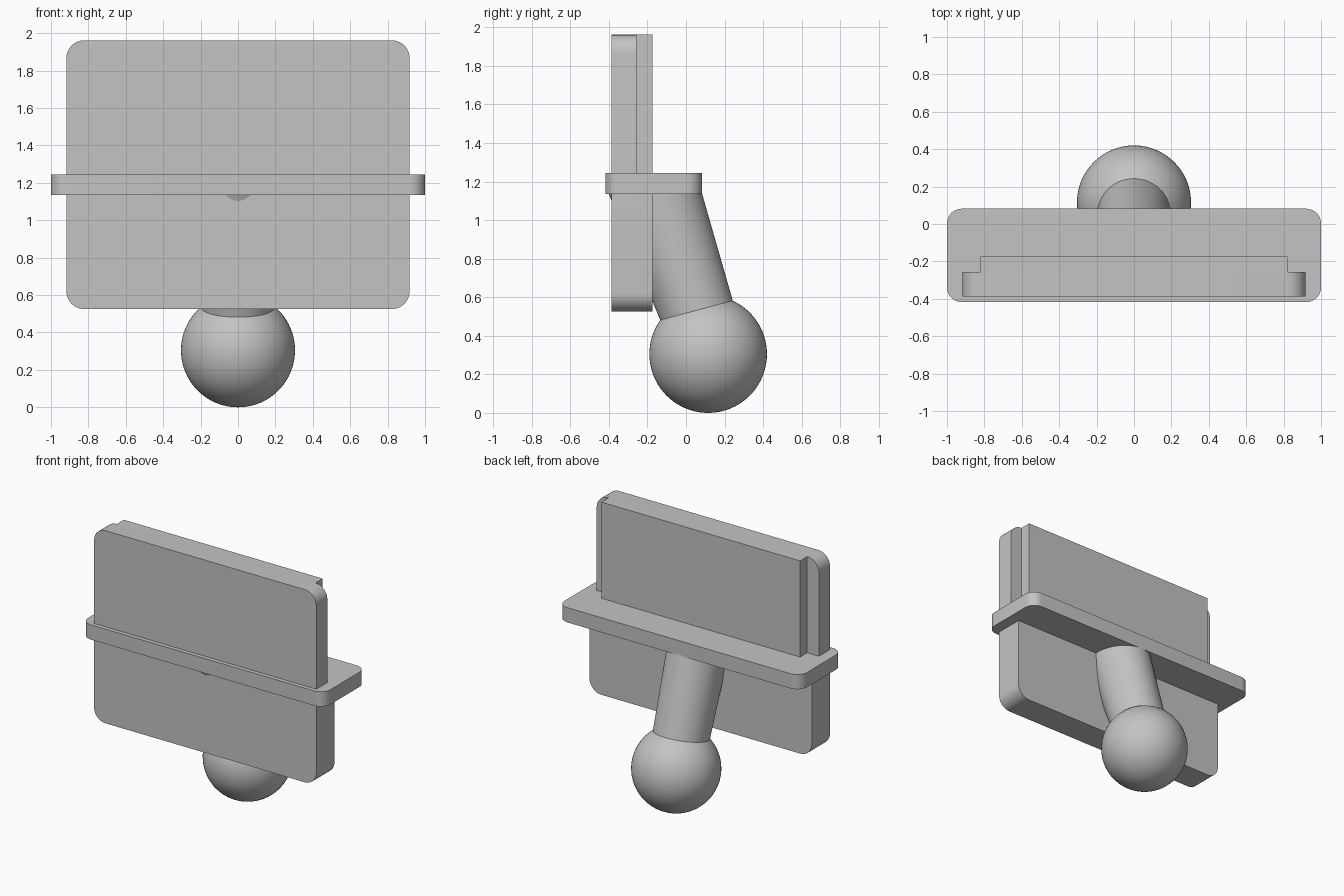
import bpy, bmesh, math
from mathutils import Vector, Matrix

cube = bpy.data.objects.get("Cube")
if cube:
    bpy.data.objects.remove(cube, do_unlink=True)

grey = bpy.data.materials.new("plain grey")
grey.use_nodes = True
colour = (0.55, 0.55, 0.55, 1)
grey.diffuse_color = colour
grey.node_tree.nodes["Principled BSDF"].inputs["Base Color"].default_value = colour


def finish(bm, name):
    """Turn a bmesh into a shaded object with the shared material."""
    bmesh.ops.recalc_face_normals(bm, faces=bm.faces[:])
    mesh = bpy.data.meshes.new(name)
    bm.to_mesh(mesh)
    bm.free()
    mesh.materials.append(grey)
    obj = bpy.data.objects.new(name, mesh)
    bpy.context.collection.objects.link(obj)
    bpy.ops.object.select_all(action='DESELECT')
    obj.select_set(True)
    bpy.context.view_layer.objects.active = obj
    bpy.ops.object.shade_smooth_by_angle(angle=math.radians(35))
    return obj


def slab(name, low, high, axis=None, radius=0, rounded=lambda mid: True):
    """Box between two corners; chosen edges along one axis are rounded."""
    low, high = Vector(low), Vector(high)
    bm = bmesh.new()
    bmesh.ops.create_cube(bm, size=1)
    size = high - low
    for v in bm.verts:
        v.co = Vector([c * s for c, s in zip(v.co, size)]) + (low + high) / 2
    if axis is not None:
        edges = []
        for e in bm.edges:
            a, b = (v.co for v in e.verts)
            if abs((a - b)[axis]) > 0.001 and rounded((a + b) / 2):
                edges.append(e)
        bmesh.ops.bevel(bm, geom=edges, offset=radius, segments=10,
                        profile=0.5, affect='EDGES')
    return finish(bm, name)


# Upright plate: thick below the shelf, stepped at its sides above it
FRONT, STEP, BACK = -0.387, -0.257, -0.173
MIDDLE = 1.19
slab("lower_plate", (-0.917, FRONT, 0.525), (0.917, BACK, MIDDLE),
     1, 0.095, lambda mid: mid.z < 1)
slab("upper_plate", (-0.917, FRONT, MIDDLE), (0.917, STEP, 1.962),
     1, 0.095, lambda mid: mid.z > 1.5)
slab("upper_back_panel", (-0.82, STEP, MIDDLE), (0.82, BACK, 1.962))

# Horizontal shelf around the plate
slab("shelf", (-1, -0.418, 1.135), (1, 0.082, 1.245), 2, 0.08)

# Ball at the foot
ball_centre = Vector((0, 0.115, 0.305))
bm = bmesh.new()
bmesh.ops.create_uvsphere(bm, u_segments=64, v_segments=40, radius=0.305,
                          matrix=Matrix.Translation(ball_centre))
finish(bm, "ball")

# Neck: lofted from a tilted circle on the ball to an ellipse under the shelf
tilt = Matrix.Rotation(math.radians(15), 3, 'X')
bm = bmesh.new()
SIDES = 64
bottom, top = [], []
for i in range(SIDES):
    a = math.tau * i / SIDES
    ring = Vector((0.195 * math.cos(a), 0.195 * math.sin(a), 0.235))
    bottom.append(bm.verts.new(ball_centre + tilt @ ring))
    top.append(bm.verts.new((0.205 * math.cos(a),
                             -0.163 + 0.243 * math.sin(a), 1.15)))
for i in range(SIDES):
    j = (i + 1) % SIDES
    bm.faces.new((bottom[i], bottom[j], top[j], top[i]))
bm.faces.new(bottom[::-1])
bm.faces.new(top)
finish(bm, "neck")
